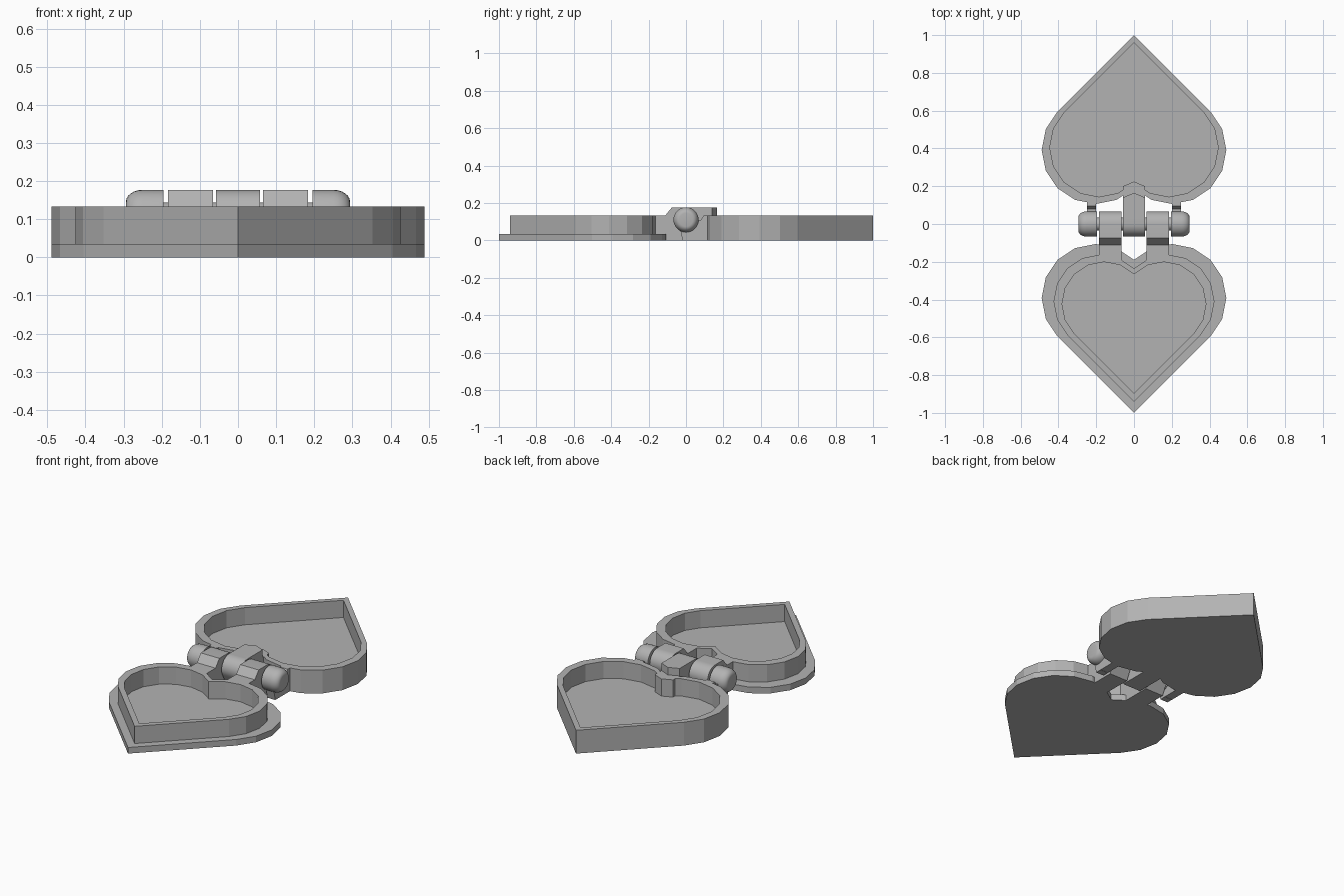
import bpy, bmesh, math
from mathutils import Vector

if "Cube" in bpy.data.objects:
    bpy.data.objects.remove(bpy.data.objects["Cube"], do_unlink=True)

grey = bpy.data.materials.new("plain grey")
grey.use_nodes = True
colour = (0.45, 0.45, 0.45, 1)
grey.diffuse_color = colour
grey.node_tree.nodes["Principled BSDF"].inputs["Base Color"].default_value = colour

AXIS_Z, RADIUS = 0.11, 0.067   # hinge barrel
RIM, FLOOR = 0.134, 0.035      # box height and floor thickness


def loft(name, loops, smooth=False):
    """Skin matching closed loops of points and cap both ends."""
    bm = bmesh.new()
    rings = [[bm.verts.new(p) for p in loop] for loop in loops]
    n = len(rings[0])
    for a, b in zip(rings, rings[1:]):
        for i in range(n):
            j = (i + 1) % n
            bm.faces.new((a[i], a[j], b[j], b[i]))
    bm.faces.new(rings[0][::-1])
    bm.faces.new(rings[-1])
    bmesh.ops.recalc_face_normals(bm, faces=bm.faces)
    mesh = bpy.data.meshes.new(name)
    bm.to_mesh(mesh)
    bm.free()
    mesh.materials.append(grey)
    obj = bpy.data.objects.new(name, mesh)
    bpy.context.collection.objects.link(obj)
    if smooth:
        bpy.ops.object.select_all(action='DESELECT')
        obj.select_set(True)
        bpy.context.view_layer.objects.active = obj
        bpy.ops.object.shade_smooth_by_angle(angle=math.radians(30))
    return obj


def heart(scale, z, side):
    """Heart outline: a square on its corner with two half-circle lobes."""
    c, r, pivot = Vector((0.2025, 0.3925)), 0.2864, 0.535
    right = [(0, 1)]
    for i in range(9):
        a = math.radians(45 - 22.5 * i)
        right.append((c.x + r * math.cos(a), c.y + r * math.sin(a)))
    right[-1] = (0, 0.19)
    pts = right + [(-x, y) for x, y in right[-2:0:-1]]
    return [(x * scale, side * (pivot + (y - pivot) * scale), z) for x, y in pts]


def heart_box(name, steps, side):
    loft(name, [heart(s, z, side) for s, z in steps])


def prism_x(name, profile, x0, x1, smooth=False):
    """Extrude a (y, z) profile along x."""
    loft(name, [[(x, y, z) for y, z in profile] for x in (x0, x1)], smooth)


def prism_z(name, plan, z0, z1):
    loft(name, [[(x, y, z) for x, y in plan] for z in (z0, z1)])


def lathe_x(name, steps, n=32):
    """Revolve (x, radius) steps about the hinge axis."""
    loft(name, [[(x, r * math.cos(math.tau * i / n),
                  AXIS_Z + r * math.sin(math.tau * i / n)) for i in range(n)]
                for x, r in steps], True)


def arc(start, end, n=10):
    """Points of the barrel circle between two angles in degrees."""
    angles = [math.radians(start + (end - start) * i / n) for i in range(n + 1)]
    return [(RADIUS * math.cos(a), AXIS_Z + RADIUS * math.sin(a)) for a in angles]


# The two halves of the box
heart_box("back_half", [(1, 0), (1, RIM), (0.912, RIM), (0.912, FLOOR)], 1)
heart_box("front_half", [(1, 0), (1, FLOOR), (0.871, FLOOR), (0.871, RIM),
                         (0.779, RIM), (0.779, FLOOR)], -1)

# Hinge pin
lathe_x("hinge_pin", [(-0.2, 0.034), (0.2, 0.034)])

# Centre knuckle on the back half, pointed to fit the heart's notch
prism_x("centre_knuckle", [(0.04, 0), (0.04, RADIUS + AXIS_Z)]
        + arc(90, 215) + [(-0.02, 0)], -0.058, 0.058, True)


def pointed(y0, y1, tip):
    return [(-0.058, y0), (0.058, y0), (0.058, y1), (0, tip), (-0.058, y1)]


prism_z("centre_arm", pointed(0, 0.14, 0.165), 0, RADIUS + AXIS_Z)
prism_z("notch_block", pointed(0.1, 0.2, 0.225), 0, RIM)

for label, s in (("left", 1), ("right", -1)):
    # Arm and knuckle of the front half
    prism_x(label + "_front_arm",
            [(-0.195, 0), (-0.195, RIM), (-0.11, RIM), (-0.075, RADIUS + AXIS_Z)]
            + arc(90, -35) + [(0.02, 0)], s * 0.066, s * 0.184, True)
    # Rounded end knuckle with its foot and arm to the back half
    dome = [(0.25 + 0.044 * math.sin(a), 0.036 + 0.031 * math.cos(a))
            for a in (math.radians(15 * i) for i in range(7))]
    lathe_x(label + "_end_knuckle", [(s * x, r) for x, r in [(0.196, RADIUS)] + dome])
    prism_x(label + "_end_foot",
            [(-0.018, 0), (-0.034, 0.07), (0.034, 0.07), (0.018, 0)],
            s * 0.2, s * 0.25)
    prism_x(label + "_end_arm",
            [(0, 0.06), (0.02, 0), (0.145, 0), (0.145, RIM), (0.095, RIM),
             (0.08, 0.11), (0, 0.11)], s * 0.2, s * 0.25)
